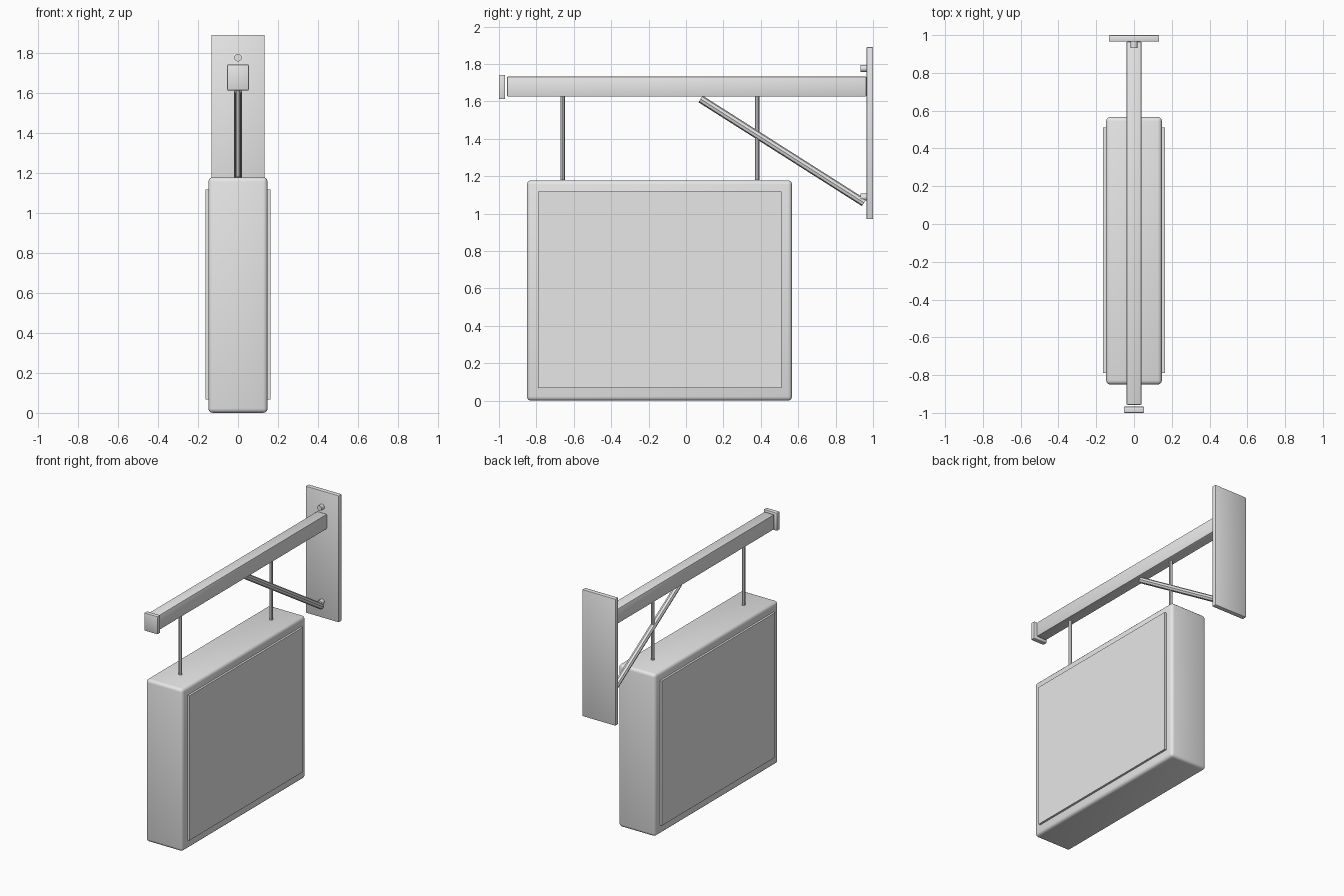
import bpy, math
from mathutils import Vector

if "Cube" in bpy.data.objects:
    bpy.data.objects.remove(bpy.data.objects["Cube"])

grey = bpy.data.materials.new("light_grey")
grey.diffuse_color = (0.8, 0.8, 0.8, 1)
grey.use_nodes = True
grey.node_tree.nodes["Principled BSDF"].inputs["Base Color"].default_value = grey.diffuse_color


def finish(ob, name, angle=30):
    ob.name = name
    ob.data.materials.append(grey)
    bpy.ops.object.shade_smooth_by_angle(angle=math.radians(angle))
    return ob


def box(name, lo, hi, bevel=0.0, segments=2):
    lo, hi = Vector(lo), Vector(hi)
    bpy.ops.mesh.primitive_cube_add(size=1, location=(lo + hi) / 2)
    ob = bpy.context.object
    ob.scale = hi - lo
    bpy.ops.object.transform_apply(location=False, rotation=False, scale=True)
    if bevel:
        mod = ob.modifiers.new("bevel", 'BEVEL')
        mod.width, mod.segments = bevel, segments
        bpy.ops.object.modifier_apply(modifier=mod.name)
    return finish(ob, name)


def rod(name, a, b, radius, sides=8):
    a, b = Vector(a), Vector(b)
    bpy.ops.mesh.primitive_cylinder_add(vertices=sides, radius=radius,
                                        depth=(b - a).length, location=(a + b) / 2)
    ob = bpy.context.object
    ob.rotation_euler = (b - a).to_track_quat('Z', 'Y').to_euler()
    return finish(ob, name)


# Wall plate, arm and end cap
box("wall_plate", (-0.133, 0.965, 0.97), (0.133, 1.0, 1.89), 0.005)
box("arm", (-0.04, -0.957, 1.625), (0.04, 0.965, 1.733), 0.006)
box("arm_end_cap", (-0.054, -1.0, 1.612), (0.054, -0.967, 1.742), 0.005)

# Diagonal brace and wall bolts
rod("brace", (0, 0.078, 1.613), (0, 0.952, 1.058), 0.021)
for label, z in (("upper", 1.776), ("lower", 1.088)):
    rod(label + "_bolt", (0, 0.933, z), (0, 0.967, z), 0.019, 12)

# Hanging rods
for label, y in (("front", -0.66), ("back", 0.38)):
    rod(label + "_hanging_rod", (0, y, 1.18), (0, y, 1.63), 0.012)

# Sign cabinet with a raised panel on each side
box("sign_cabinet", (-0.148, -0.85, 0.0), (0.148, 0.567, 1.178), 0.022, 3)
for label, s in (("left", -1), ("right", 1)):
    x0, x1 = sorted((s * 0.14, s * 0.163))
    box(label + "_sign_panel", (x0, -0.79, 0.067), (x1, 0.51, 1.117))
